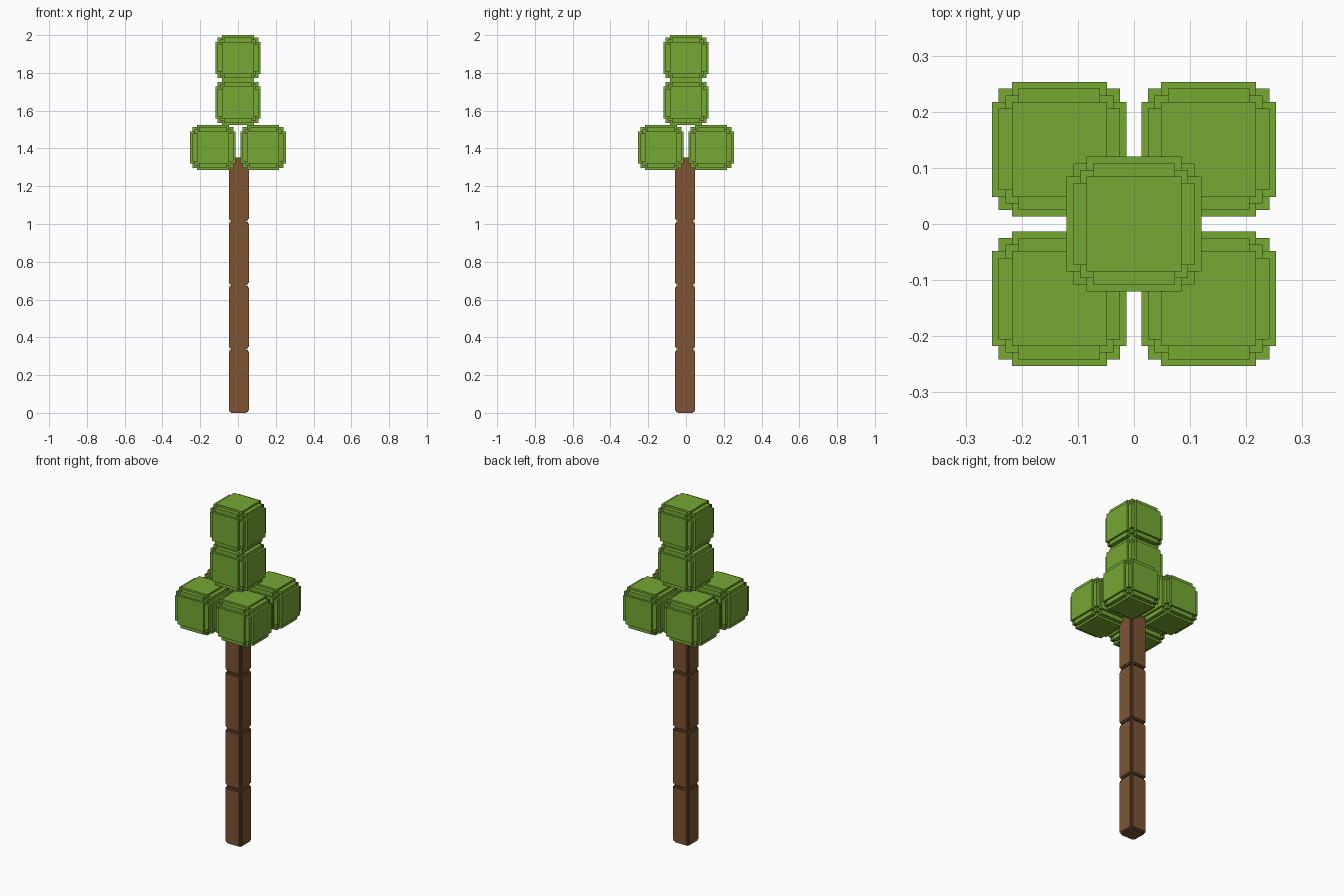
import bpy
import bmesh
from mathutils import Matrix, Vector

cube = bpy.data.objects.get("Cube")
if cube:
    bpy.data.objects.remove(cube, do_unlink=True)


def make_material(name, rgb):
    mat = bpy.data.materials.new(name)
    mat.use_nodes = True
    color = (*rgb, 1.0)
    mat.diffuse_color = color
    mat.node_tree.nodes["Principled BSDF"].inputs["Base Color"].default_value = color
    return mat


def stepped_block_mesh(name, half, step, material):
    """Block whose edges and corners fall away in small square steps."""
    half = Vector(half)
    sizes = [half - Vector((2 * step,) * 3)]          # core forming the corners
    for axis in range(3):
        face = half - Vector((3 * step,) * 3)         # raised plates on two faces
        face[axis] = half[axis]
        edge = half - Vector((step,) * 3)             # ridges along four edges
        edge[axis] = half[axis] - 4 * step
        sizes += [face, edge]
    bm = bmesh.new()
    for size in sizes:
        bmesh.ops.create_cube(bm, size=2, matrix=Matrix.Diagonal((*size, 1)))
    mesh = bpy.data.meshes.new(name)
    bm.to_mesh(mesh)
    bm.free()
    mesh.materials.append(material)
    return mesh


def place(name, mesh, location):
    obj = bpy.data.objects.new(name, mesh)
    obj.location = location
    bpy.context.collection.objects.link(obj)


green = make_material("leaf green", (0.181, 0.392, 0.034))
brown = make_material("bark brown", (0.2, 0.088, 0.034))

# Trunk: four stacked segments
SEGMENT = 0.338
trunk = stepped_block_mesh("trunk_segment", (0.053, 0.053, SEGMENT / 2), 0.0039, brown)
for i in range(4):
    place(f"trunk_segment_{i + 1}", trunk, (0.005, -0.005, SEGMENT * (i + 0.5)))

# Foliage: a ring of four blocks with two stacked above
LEAF = 0.12
leaf = stepped_block_mesh("leaf_block", (LEAF,) * 3, 0.0118, green)
for side, x in (("right", -0.133), ("left", 0.133)):
    for end, y in (("front", -0.133), ("back", 0.133)):
        place(f"lower_leaf_{end}_{side}", leaf, (x, y, 1.405))
place("middle_leaf", leaf, (0, 0, 1.643))
place("top_leaf", leaf, (0, 0, 2 - LEAF))
